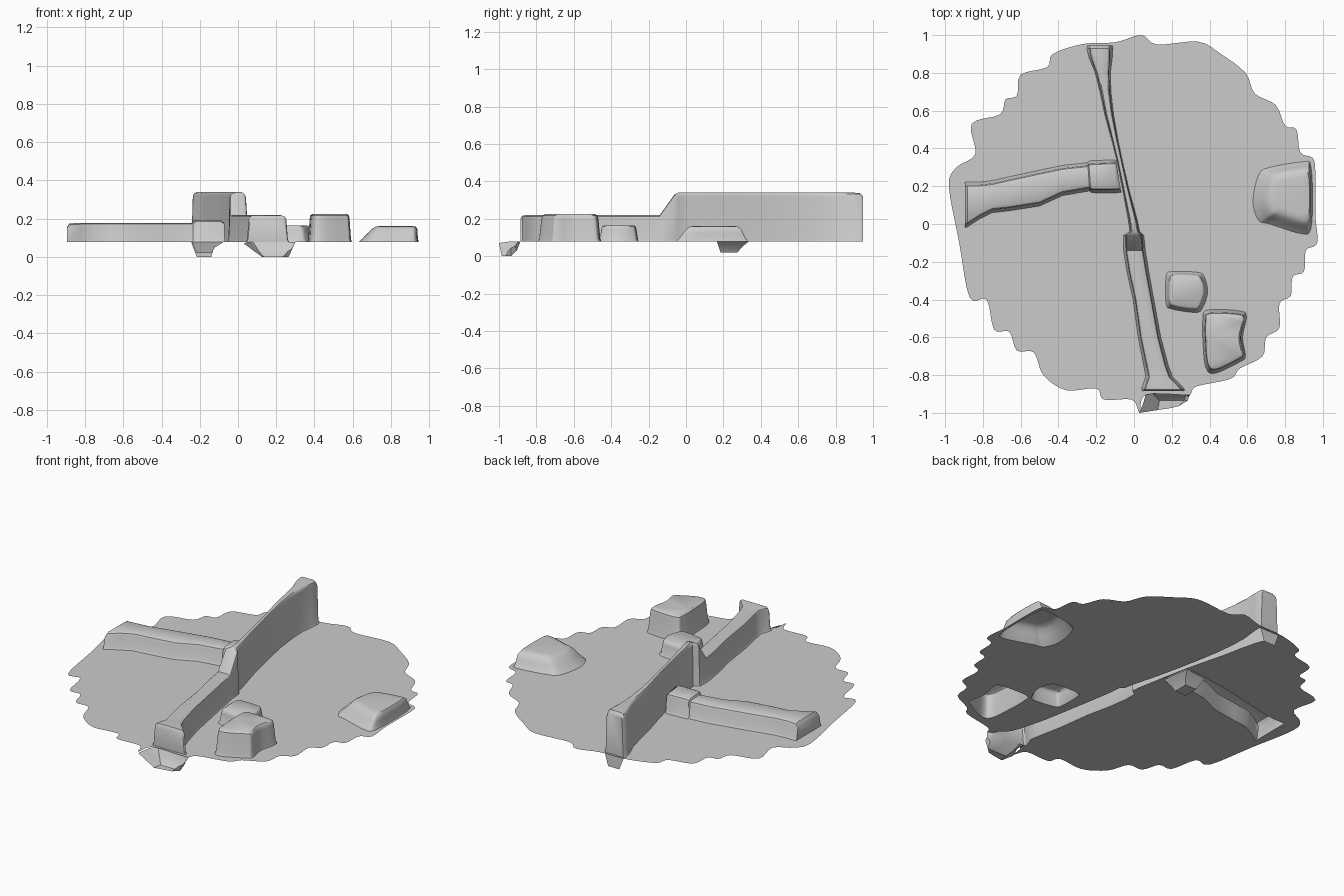
import bpy, bmesh, math
from mathutils import Vector

G = 0.078  # ground level


def finish(name, bm, angle=40):
    bmesh.ops.recalc_face_normals(bm, faces=bm.faces)
    if sum(f.normal.z * f.calc_area() for f in bm.faces) < 0:
        bmesh.ops.reverse_faces(bm, faces=bm.faces)
    me = bpy.data.meshes.new(name)
    bm.to_mesh(me)
    bm.free()
    me.shade_smooth()
    me.set_sharp_from_angle(angle=math.radians(angle))
    ob = bpy.data.objects.new(name, me)
    bpy.context.collection.objects.link(ob)
    return ob


def smooth_loop(pts, n=4):
    """Closed Catmull-Rom curve through 2D points."""
    out, c = [], len(pts)
    for i in range(c):
        a, b, d, e = (Vector(pts[(i + k) % c]) for k in (-1, 0, 1, 2))
        for j in range(n):
            t = j / n
            out.append(0.5 * (2 * b + (d - a) * t + (2 * a - 5 * b + 4 * d - e) * t * t
                              + (3 * b - a - 3 * d + e) * t ** 3))
    return out


def sheet(name, rows, closed=False, cap_last=False, cap_ends=False):
    """Skin rows of points with quads, leaving the bottom open."""
    bm = bmesh.new()
    vs = [[bm.verts.new(p) for p in r] for r in rows]
    m = len(rows[0])
    for r, s in zip(vs, vs[1:]):
        for i in range(m if closed else m - 1):
            k = (i + 1) % m
            bm.faces.new((r[i], r[k], s[k], s[i]))
    if cap_last or cap_ends:
        bm.faces.new(vs[-1])
    if cap_ends:
        bm.faces.new(vs[0])
    return finish(name, bm)


def wall(name, stations):
    """Hollow wall; each station is (left xy, right xy, top z). Returns its footprint."""
    rows = []
    for a, b, top in stations:
        a, b = Vector(a), Vector(b)
        w = (b - a).length
        u = (b - a) / w
        ins = min(w * 0.2, 0.03)
        prof = [(0, G), (ins * .25, G + .012), (ins * .5, top - .022),
                (ins * .7, top - .007), (ins * 1.2, top)]
        row = [(*(a + u * d), z) for d, z in prof]
        row += [(*(b - u * d), z) for d, z in reversed(prof)]
        rows.append(row)
    sheet(name, rows, cap_ends=True)
    return [Vector(s[0]) for s in stations] + [Vector(s[1]) for s in reversed(stations)]


def mound(name, pts, top, shift=(0, 0), rings=((1, 0), (.94, .1), (.86, .75), (.82, .93), (.74, 1))):
    """Hollow rounded block on a smoothed footprint."""
    base = smooth_loop(pts, 5)
    c = sum(base, Vector((0, 0))) / len(base)
    rows = []
    for s, h in rings:
        o = c + Vector(shift) * h
        rows.append([(*(o + (p - c) * s), G + (top - G) * h) for p in base])
    sheet(name, rows, closed=True, cap_last=True)
    return base


# Long dividing wall: tall at the back, stepping down to the front
main = [(y, l, r, z) for y, l, r, z in (
    (.945, -.245, -.115, .32), (.93, -.25, -.112, .338), (.88, -.238, -.115, .34),
    (.8, -.205, -.125, .34), (.7, -.18, -.122, .34), (.58, -.155, -.108, .34),
    (.45, -.12, -.085, .34), (.33, -.09, -.06, .34), (.17, -.058, -.023, .34),
    (.02, -.03, .018, .34), (-.04, -.022, .03, .34), (-.06, -.055, .052, .332),
    (-.14, -.055, .06, .22), (-.25, -.038, .078, .22), (-.4, -.005, .105, .22),
    (-.6, .022, .142, .22), (-.75, .052, .182, .22), (-.81, .062, .205, .22),
    (-.855, .045, .25, .22), (-.875, .04, .268, .216), (-.885, .045, .265, .2))]
holes = [wall("main_wall", [((l, y), (r, y), z) for y, l, r, z in main])]

# Low side wall with a square block where it meets the main wall
holes.append(wall("side_wall", [
    ((-.895, -.02), (-.895, .222), .155), ((-.882, -.015), (-.88, .222), .175),
    ((-.82, .025), (-.82, .222), .178), ((-.75, .06), (-.75, .23), .178),
    ((-.66, .07), (-.66, .25), .178), ((-.5, .095), (-.5, .285), .178),
    ((-.38, .15), (-.38, .31), .178), ((-.235, .175), (-.245, .325), .178),
    ((-.228, .168), (-.24, .332), .188), ((-.21, .165), (-.225, .335), .192),
    ((-.09, .165), (-.105, .34), .192), ((-.068, .168), (-.095, .335), .18)]))

# Foot of the square block, poking out below the ground
sheet("block_foot", [
    [(-.24, .165, G), (-.075, .165, G), (-.1, .335, G), (-.24, .32, G)],
    [(-.23, .175, .05), (-.12, .175, .05), (-.12, .3, .05), (-.23, .3, .05)],
    [(-.215, .185, .02), (-.14, .185, .02), (-.14, .275, .02), (-.215, .275, .02)]],
    closed=True, cap_last=True)

# Rounded blocks on the right side
holes.append(mound("small_block", [(.17, -.28), (.2, -.252), (.33, -.255), (.37, -.275), (.39, -.36),
                                   (.36, -.45), (.32, -.468), (.2, -.45), (.17, -.42)], .165))
holes.append(mound("tall_block", [(.365, -.62), (.365, -.5), (.39, -.455), (.56, -.46), (.595, -.49),
                                  (.575, -.6), (.59, -.7), (.56, -.73), (.43, -.79), (.38, -.76)], .225,
                   rings=((1, 0), (.96, .12), (.9, .8), (.87, .94), (.78, 1))))
holes.append(mound("wide_mound", [(.63, .12), (.66, .26), (.72, .3), (.9, .33), (.935, .31), (.945, .15),
                                  (.935, -.03), (.88, -.05), (.72, .0), (.66, .02)], .162, (.035, .01),
                   rings=((1, 0), (.93, .18), (.84, .5), (.76, .8), (.66, .96), (.5, 1))))

# Ground sheet with a wavy rim and openings under the hollow parts
rim = [(.04, 1), (.12, .95), (.34, .965), (.46, .9), (.59, .8), (.64, .69), (.75, .63), (.8, .52),
       (.86, .5), (.88, .38), (.945, .35), (.96, .28), (.96, .05), (.97, -.1), (.91, -.14),
       (.9, -.25), (.84, -.28), (.83, -.38), (.77, -.42), (.77, -.55), (.7, -.6), (.68, -.7),
       (.56, -.765), (.51, -.82), (.33, -.86), (.3, -.9), (.265, -.905), (.06, -.905), (.03, -1),
       (-.01, -.93), (-.16, -.93), (-.2, -.87), (-.36, -.88), (-.48, -.8), (-.53, -.68),
       (-.62, -.67), (-.66, -.57), (-.74, -.56), (-.78, -.4), (-.87, -.39), (-.925, -.1), (-.98, .2),
       (-.94, .3), (-.84, .37), (-.86, .53), (-.71, .58), (-.68, .66), (-.62, .68), (-.6, .79),
       (-.46, .83), (-.43, .9), (-.27, .953), (-.1, .962)]
bm = bmesh.new()
edges = []
for loop in [smooth_loop(rim)] + holes:
    vs = [bm.verts.new((p.x, p.y, G)) for p in loop]
    edges += [bm.edges.new((vs[i - 1], vs[i])) for i in range(len(vs))]
bmesh.ops.triangle_fill(bm, use_beauty=True, use_dissolve=False, edges=edges, normal=(0, 0, 1))
finish("ground", bm)

# Sunken lip in front of the wall's front end
sheet("front_lip", [
    [(.05, -.885, G), (.08, -.885, G), (.17, -.885, G), (.265, -.885, G), (.3, -.9, G)],
    [(.06, -.91, G), (.105, -.905, .035), (.19, -.905, .03), (.275, -.905, .03), (.29, -.915, .055)],
    [(.05, -.945, G), (.135, -.935, 0), (.2, -.935, 0), (.265, -.935, 0), (.285, -.935, .045)],
    [(.03, -1, .07), (.125, -.985, 0), (.19, -.975, 0), (.235, -.965, 0), (.26, -.95, .03)]])

# Flap hanging below the wall's back end
sheet("back_flap", [[(-.245, .945, G), (-.115, .945, G)],
                    [(-.235, .947, .05), (-.125, .947, .05)],
                    [(-.215, .948, 0), (-.14, .948, 0)]])
